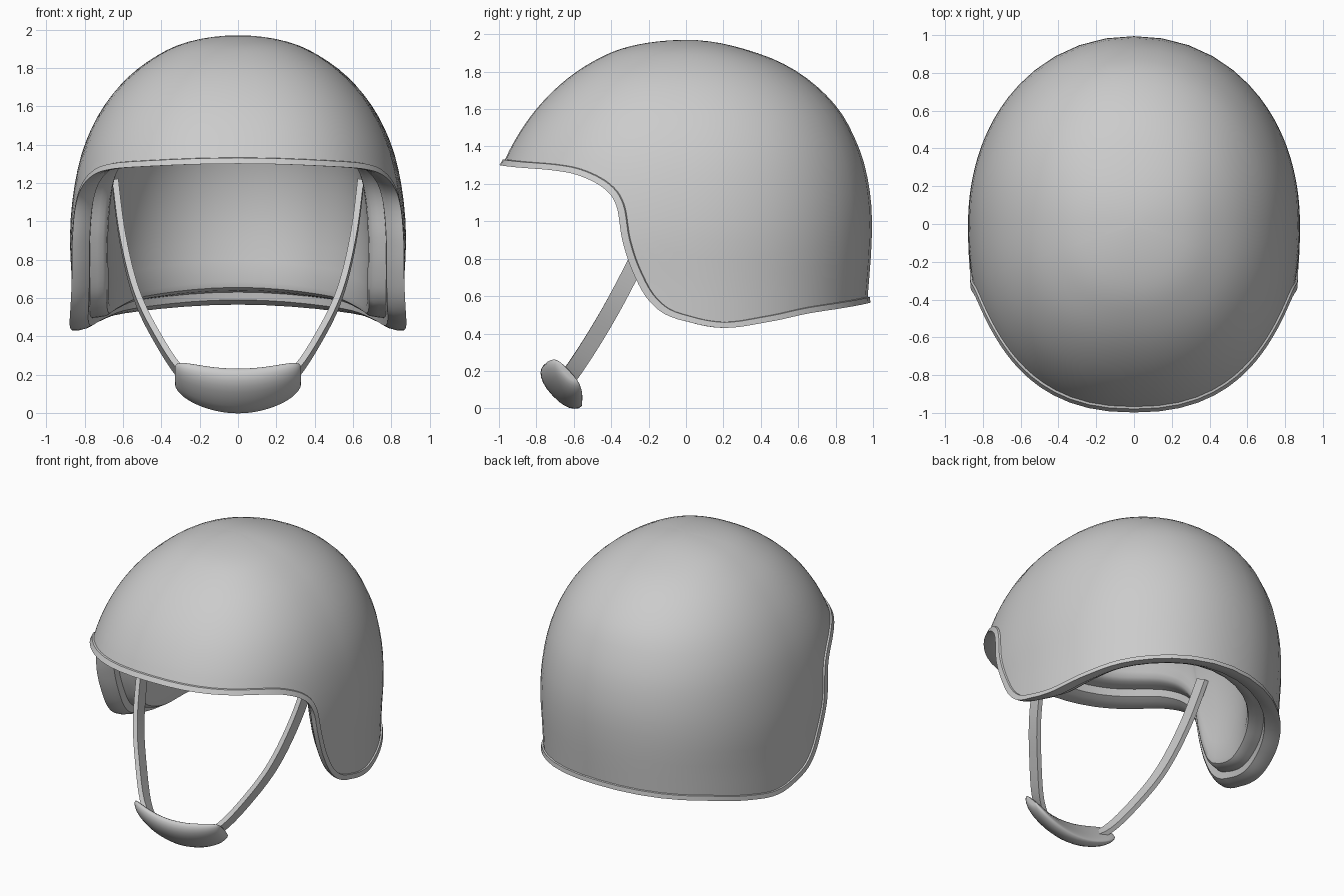
import bpy, bmesh, math
from mathutils import Vector

if "Cube" in bpy.data.objects:
    bpy.data.objects.remove(bpy.data.objects["Cube"])

TOP = 1.97
# Dome half-sizes by height: z, half width, front depth, back depth
SECTIONS = [(1.97, 0, 0, 0), (1.93, .28, .32, .28), (1.85, .445, .505, .505), (1.75, .575, .65, .665),
            (1.6, .70, .80, .815), (1.45, .78, .905, .90), (1.3, .83, .98, .955), (1.1, .865, 1.04, .99),
            (.9, .877, 1.06, .993), (.7, .868, 1.06, .98), (.4, .862, 1.05, .955)]
# Shell edge seen from the side, brim to nape: y, z
EDGE = [(-1.1, 1.30), (-.85, 1.285), (-.68, 1.27), (-.55, 1.24), (-.43, 1.175), (-.365, 1.08), (-.335, .9),
        (-.28, .73), (-.19, .57), (-.04, .475), (.2, .43), (.45, .465), (.72, .52), (1.1, .565)]
QS = [math.sqrt(TOP - s[0]) for s in SECTIONS]


def slope(i, c):
    a, b = max(i - 1, 0), min(i + 1, len(QS) - 1)
    return (SECTIONS[b][c] - SECTIONS[a][c]) / (QS[b] - QS[a])


def radius(z, c):
    """Smoothly interpolate one column of the section table."""
    q = math.sqrt(max(TOP - z, 0))
    i = 0
    while i < len(QS) - 2 and q > QS[i + 1]:
        i += 1
    h = QS[i + 1] - QS[i]
    t = (q - QS[i]) / h
    return ((2*t**3 - 3*t*t + 1) * SECTIONS[i][c] + (t**3 - 2*t*t + t) * h * slope(i, c)
            + (3*t*t - 2*t**3) * SECTIONS[i + 1][c] + (t**3 - t*t) * h * slope(i + 1, c))


def surface(th, z, k=1.0, drop=0.0):
    """Point on the dome; th = 0 is the front, k scales it inwards."""
    c, s = math.cos(th), math.sin(th)
    n, col = (2.3, 2) if c > 0 else (2.1, 3)
    x = radius(z, 1) * math.copysign(abs(s) ** (2 / n), s)
    y = -radius(z, col) * math.copysign(abs(c) ** (2 / n), c)
    return (x * k, y * k, z - drop)


def spline(pts, steps):
    """Catmull-Rom through points; first and last are only guides."""
    out = []
    for a, b, c, d in zip(pts, pts[1:], pts[2:], pts[3:]):
        for j in range(steps):
            t = j / steps
            out.append(.5 * (2*b + (c - a)*t + (2*a - 5*b + 4*c - d)*t*t + (3*b - a - 3*c + d)*t**3))
    return out + [pts[-2]]


def grid_object(name, rows, closed_ends=False, angle=35):
    bm = bmesh.new()
    vs = [[bm.verts.new(p) for p in r] for r in rows]
    n = len(rows[0])
    for a, b in zip(vs, vs[1:]):
        for i in range(n):
            j = (i + 1) % n
            bm.faces.new((a[i], a[j], b[j], b[i]))
    if closed_ends:
        bm.faces.new(vs[0])
        bm.faces.new(vs[-1])
    bmesh.ops.remove_doubles(bm, verts=bm.verts, dist=1e-5)
    bmesh.ops.recalc_face_normals(bm, faces=bm.faces)
    me = bpy.data.meshes.new(name)
    bm.to_mesh(me)
    bm.free()
    ob = bpy.data.objects.new(name, me)
    bpy.context.collection.objects.link(ob)
    bpy.ops.object.select_all(action='DESELECT')
    ob.select_set(True)
    bpy.context.view_layer.objects.active = ob
    bpy.ops.object.shade_smooth_by_angle(angle=math.radians(angle))
    return ob


# Edge curve unrolled to (angle, height)
unrolled = []
for y, z in EDGE:
    n, col = (2.3, 2) if y < 0 else (2.1, 3)
    c = min(abs(y) / radius(z, col), 1) ** (n / 2)
    unrolled.append(Vector((math.acos(c if y < 0 else -c), z)))
first, last = unrolled[1], unrolled[-2]
guides = [Vector((-first.x, first.y))] + unrolled + [Vector((2*math.pi - last.x, last.y))]
half = spline(guides, 5)


def edge_row(d):
    """Edge curve moved d into the shell, as a full loop."""
    res = []
    for i, p in enumerate(half):
        t = half[min(i + 1, len(half) - 1)] - half[max(i - 1, 0)]
        nrm = Vector((-t.y, t.x * .9)).normalized()
        if i in (0, len(half) - 1):
            nrm = Vector((0, 1))
        res.append(Vector((p.x + nrm.x * d / .9, p.y + nrm.y * d)))
    return res + [Vector((-p.x, p.y)) for p in res[-2:0:-1]]


def dome_rows(d, k, drop, steps):
    """Rows from the crown down to the edge."""
    base = edge_row(d)
    return [[surface(p.x, TOP - (math.sqrt(TOP - p.y) * i / steps) ** 2, k, drop * (1 - (i / steps) ** 2))
             for p in base] for i in range(steps + 1)]


# Helmet shell: outer dome, raised rim, stepped liner, inner dome
rows = dome_rows(.032, 1.0, 0, 26)
for d, k in [(.03, 1.012), (0, 1.018), (0, .985), (.01, .94), (.025, .905), (.065, .895),
             (.07, .85), (.075, .815), (.09, .79)]:
    rows.append([surface(p.x, p.y, k) for p in edge_row(d)])
rows += reversed(dome_rows(.12, .78, .17, 20))
grid_object("helmet_shell", rows)

# Chin strap: one flat ribbon running from side to side, hidden inside the cup in the middle
side = [Vector(p) for p in [(.65, -.02, 1.34), (.64, -.08, 1.2), (.60, -.21, .9), (.53, -.35, .62), (.425, -.475, .4),
                            (.29, -.605, .2), (.15, -.675, .12)]]
path = spline(side + [Vector((0, -.685, .1))] + [Vector((-p.x, p.y, p.z)) for p in reversed(side)], 6)
rows = []
for i, p in enumerate(path):
    t = path[min(i + 1, len(path) - 1)] - path[max(i - 1, 0)]
    across = Vector((0, .89, -.46)).lerp(Vector((0, .68, -.73)), max(0, 1 - abs(p.x) / .35)).normalized()
    nrm = t.cross(across).normalized()
    rows.append([p + across * (a * .045) + nrm * (b * .016) for a, b in ((-1, -1), (1, -1), (1, 1), (-1, 1))])
grid_object("chin_strap", rows, True)

# Chin cup: bent rounded pad, flatter on the inner face
across, up = Vector((0, .68, -.73)), Vector((0, .73, .68))
rows = []
for i in range(25):
    a = math.sin((i / 12 - 1) * math.pi / 2)
    e = abs(a)
    mid = Vector((.328 * a, -.66 + .03 * e * e, .12 + .075 * e * e))
    taper = max(1 - e ** 8, 0) ** .5
    width = (.15 - .035 * e * e) * (.55 + .45 * taper)
    thick = .075 * (1 - .25 * e * e) * (.35 + .65 * taper)
    ring = []
    for j in range(24):
        f = 2 * math.pi * j / 24
        s = math.sin(f)
        h = thick * s if s < 0 else thick * .35 * s
        ring.append(mid + across * (width * math.copysign(abs(math.cos(f)) ** .85, math.cos(f))) + up * h)
    rows.append(ring)
grid_object("chin_cup", rows, True, 50)
